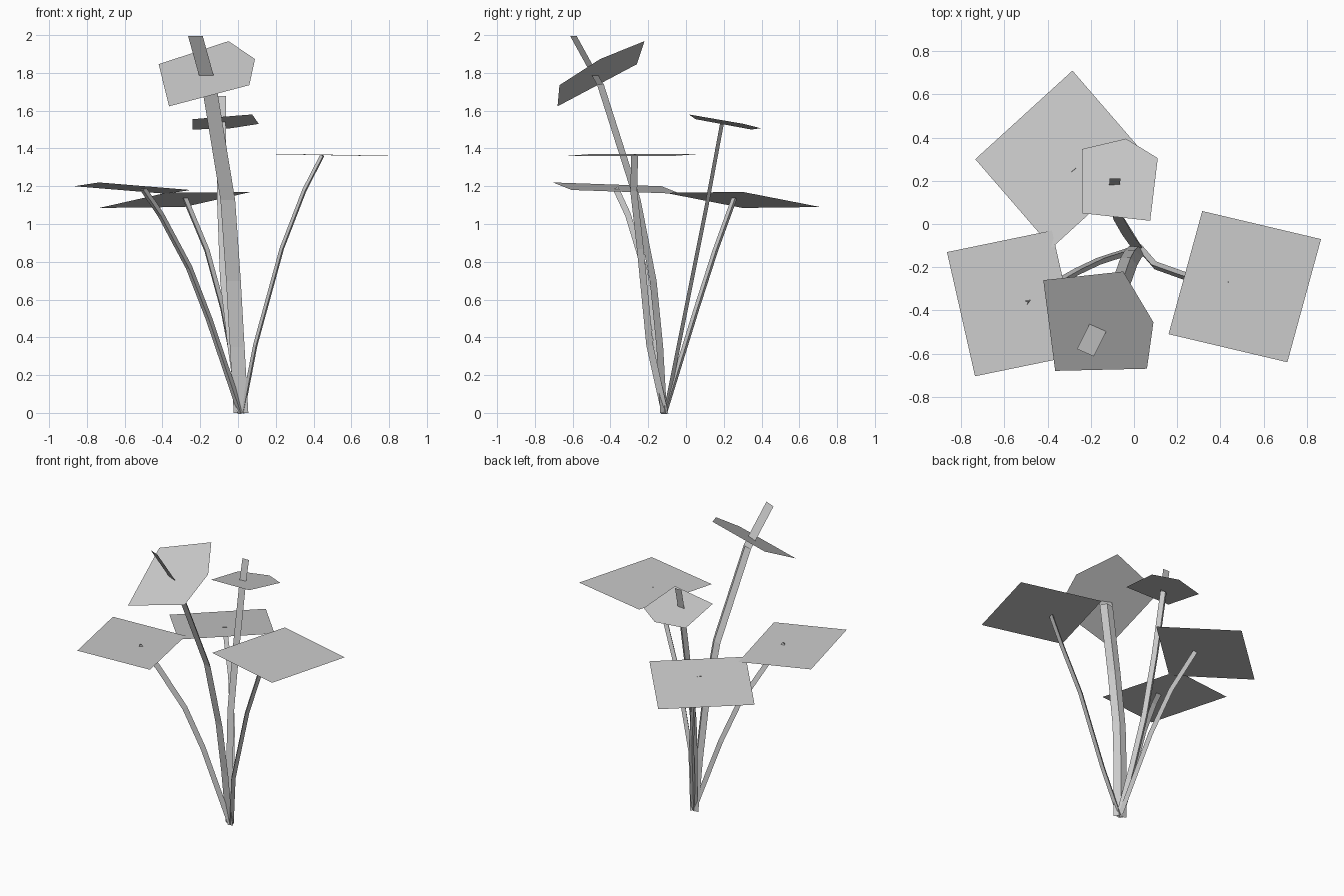
import bpy
from mathutils import Vector

cube = bpy.data.objects.get("Cube")
if cube:
    bpy.data.objects.remove(cube, do_unlink=True)

# One plain grey for the whole plant
grey = bpy.data.materials.new("light_grey")
grey.use_nodes = True
colour = (0.6, 0.6, 0.6, 1)
grey.diffuse_color = colour
grey.node_tree.nodes["Principled BSDF"].inputs["Base Color"].default_value = colour


def make_object(name, verts, faces):
    mesh = bpy.data.meshes.new(name)
    mesh.from_pydata([tuple(v) for v in verts], [], faces)
    mesh.materials.append(grey)
    mesh.update()
    obj = bpy.data.objects.new(name, mesh)
    bpy.context.collection.objects.link(obj)
    return obj


def leaf(name, corners):
    """Flat leaf from its outline; three corners are completed to a parallelogram."""
    points = [Vector(c) for c in corners]
    if len(points) == 3:
        first, middle, last = points
        points.append(first + last - middle)
    make_object(name, points, [list(range(len(points)))])


def stem(name, path, side, width, depth, ribbon_tip=False):
    """Three-sided tube along a path; the last stretch can be a flat ribbon."""
    path = [Vector(p) for p in path]
    side = Vector(side).normalized()
    verts, faces = [], []
    last = len(path) - 1
    for i, point in enumerate(path):
        tangent = (path[min(i + 1, last)] - path[max(i - 1, 0)]).normalized()
        out = tangent.cross(side).normalized() * depth
        half = side * width / 2
        verts += [point - half - out / 2, point + half - out / 2, point + out / 2]
    for i in range(last):
        a, b = 3 * i, 3 * (i + 1)
        if ribbon_tip and i == last - 1:
            faces.append((a, a + 1, b + 1, b))
        else:
            for k in range(3):
                n = (k + 1) % 3
                faces.append((a + k, a + n, b + n, b + k))
    obj = make_object(name, verts, faces)
    # drop the unused apex of a ribbon tip
    if ribbon_tip:
        import bmesh
        bm = bmesh.new()
        bm.from_mesh(obj.data)
        loose = [v for v in bm.verts if not v.link_faces]
        bmesh.ops.delete(bm, geom=loose, context='VERTS')
        bm.to_mesh(obj.data)
        bm.free()


# Square leaves
leaf("left_leaf", [(.16, -.51, 1.37), (.71, -.64, 1.36), (.866, -.07, 1.36)])
leaf("back_leaf", [(-.38, -.11, 1.165), (.07, .3, 1.17), (-.285, .71, 1.09)])
leaf("right_leaf", [(-.866, -.13, 1.2), (-.736, -.705, 1.22), (-.25, -.605, 1.18)])

# Five-sided leaves
leaf("top_leaf", [(-.365, -.68, 1.623), (.06, -.67, 1.735), (.09, -.455, 1.873),
                  (-.05, -.22, 1.968), (-.42, -.26, 1.846)])
leaf("upper_back_leaf", [(-.24, .05, 1.555), (.075, .015, 1.58), (.11, .305, 1.53),
                         (-.037, .395, 1.507), (-.24, .347, 1.5)])

# Stems fanning out from one root
root = (.02, -.11, 0)
stem("left_stem", [root, (.09, -.19, .36), (.23, -.24, .87), (.35, -.275, 1.18),
                   (.445, -.27, 1.365)], (.2, 1, 0), .037, .02)
stem("back_stem", [root, (-.085, .06, .55), (-.17, .16, .86), (-.285, .26, 1.135)],
     (1, .8, 0), .03, .025)
stem("right_stem", [root, (-.15, -.165, .5), (-.255, -.215, .77), (-.405, -.3, 1.05),
                    (-.5, -.365, 1.19)], (.5, -.9, 0), .035, .03)
stem("top_stem", [root, (0, -.13, .35), (-.02, -.165, .7), (-.05, -.25, 1.13),
                  (-.15, -.445, 1.74), (-.222, -.588, 2)],
     (.9, -.4, 0), .085, .02, ribbon_tip=True)
stem("upper_back_stem", [root, (-.03, -.04, .35), (-.07, .03, .7), (-.085, .11, 1.1),
                         (-.09, .19, 1.53), (-.088, .22, 1.675)],
     (1, 0, 0), .05, .02, ribbon_tip=True)
